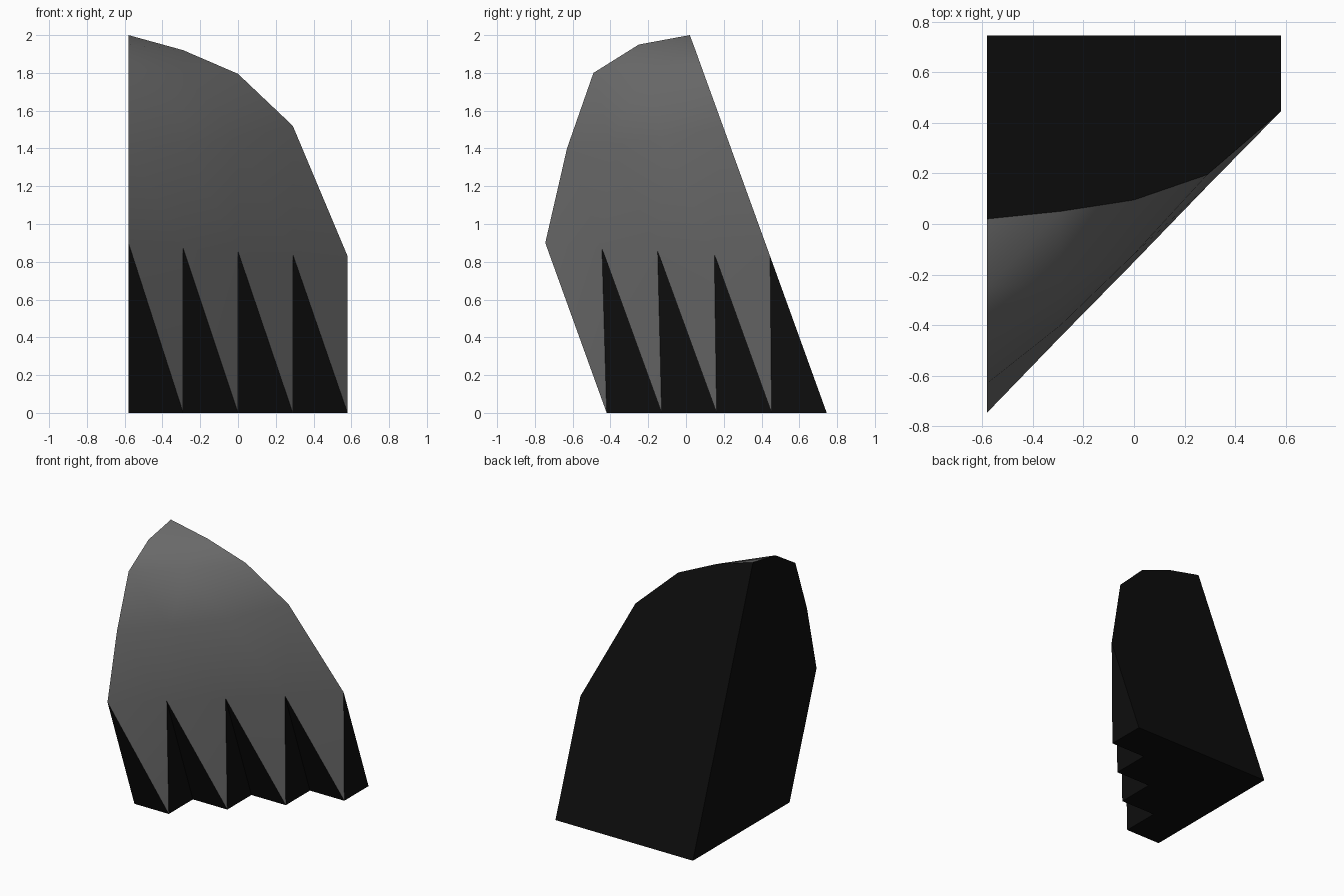
import bpy, bmesh

if "Cube" in bpy.data.objects:
    bpy.data.objects.remove(bpy.data.objects["Cube"])


def material(name, rgb):
    m = bpy.data.materials.new(name)
    m.diffuse_color = (*rgb, 1)
    m.use_nodes = True
    m.node_tree.nodes["Principled BSDF"].inputs["Base Color"].default_value = m.diffuse_color
    return m


bm = bmesh.new()


def face(verts, mat):
    f = bm.faces.new(verts)
    f.material_index = mat
    f.smooth = mat == 0


# Triangular dome patch: rows shrink from the tooth line up to the tip
N = 4
xs = [-0.58 + 0.29 * i for i in range(N + 1)]
rows_yz = [
    [(-0.745, 0.90), (-0.445, 0.87), (-0.15, 0.855), (0.15, 0.84), (0.445, 0.83)],
    [(-0.63, 1.40), (-0.40, 1.42), (-0.12, 1.45), (0.195, 1.52)],
    [(-0.49, 1.80), (-0.23, 1.80), (0.095, 1.795)],
    [(-0.25, 1.95), (0.05, 1.92)],
    [(0.02, 2.00)],
]
rows = [[bm.verts.new((x, y, z)) for x, (y, z) in zip(xs, r)] for r in rows_yz]
for low, high in zip(rows, rows[1:]):
    for i in range(len(high)):
        face((low[i], low[i + 1], high[i]), 0)
        if i + 1 < len(high):
            face((low[i + 1], high[i + 1], high[i]), 0)

# Sawtooth base: each notch has a left foot and a right foot
ys = [-0.42 + 0.291 * i for i in range(N + 1)]
left = [bm.verts.new((xs[i], ys[i], 0)) for i in range(N)]
right = [bm.verts.new((xs[i + 1], ys[i], 0)) for i in range(N)]
back_r = bm.verts.new((xs[-1], 0.745, 0))
back_l = bm.verts.new((xs[0], 0.745, 0))
apex = rows[0]
for i in range(N):
    face((apex[i], right[i], apex[i + 1]), 0)       # grey tooth
    face((apex[i], left[i], right[i]), 1)           # notch front
    inner = left[i + 1] if i + 1 < N else back_r
    face((apex[i + 1], right[i], inner), 1)         # notch side

# Flat left side, sloped back and underside
face([back_l, left[0]] + [r[0] for r in rows], 1)
face([back_l] + [r[-1] for r in reversed(rows)] + [back_r], 1)
zigzag = [v for pair in zip(left, right) for v in pair]
face(zigzag + [back_r, back_l], 1)

bmesh.ops.recalc_face_normals(bm, faces=bm.faces[:])
# Smooth only inside the grey skin
for e in bm.edges:
    e.smooth = all(f.material_index == 0 for f in e.link_faces)

mesh = bpy.data.meshes.new("toothed_wedge")
bm.to_mesh(mesh)
bm.free()
mesh.materials.append(material("grey", (0.15, 0.15, 0.15)))
mesh.materials.append(material("black", (0.004, 0.004, 0.004)))
obj = bpy.data.objects.new("toothed_wedge", mesh)
bpy.context.collection.objects.link(obj)
